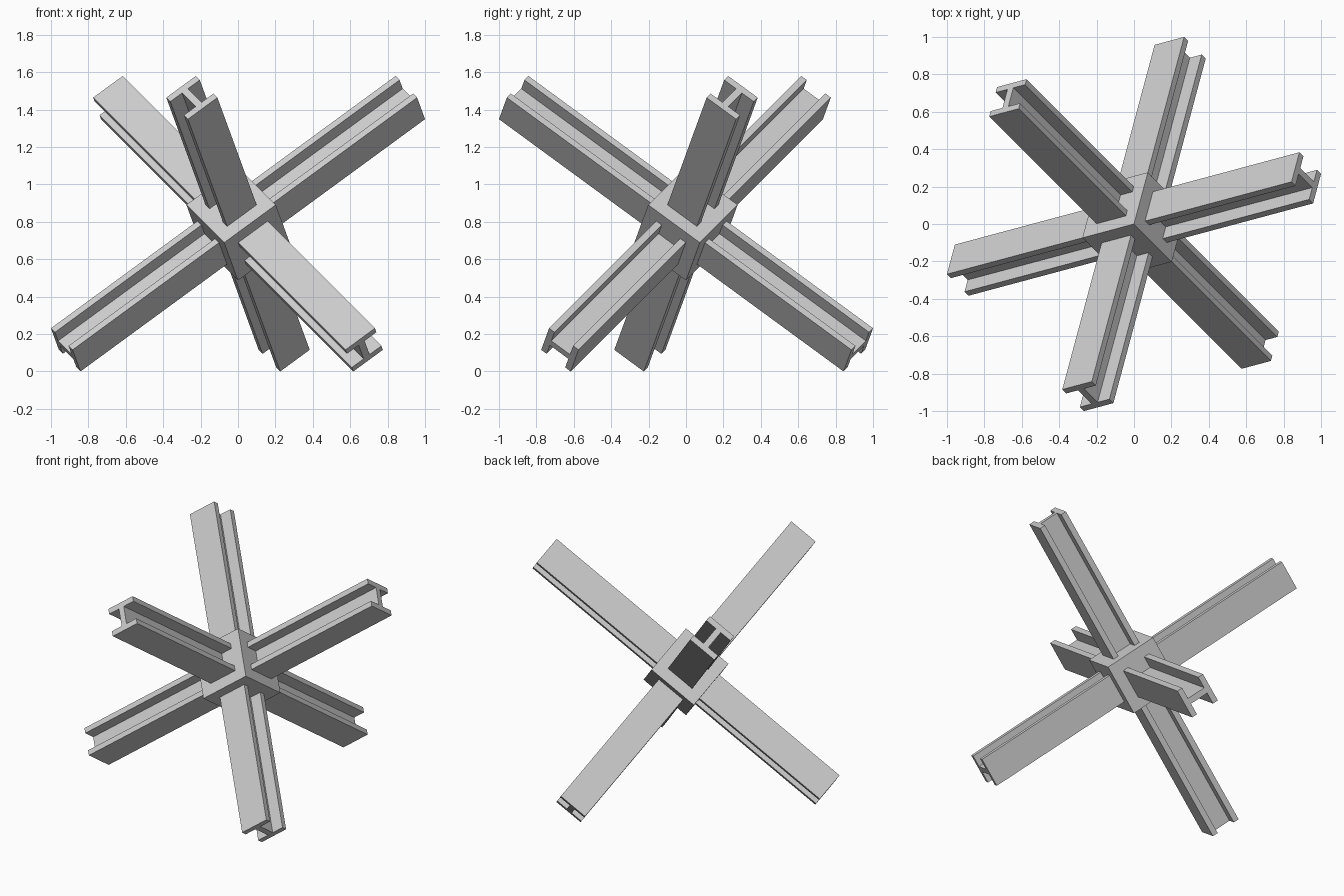
import bpy, bmesh, math
from mathutils import Vector

if "Cube" in bpy.data.objects:
    bpy.data.objects.remove(bpy.data.objects["Cube"])

CENTRE = Vector((0, 0, 0.79))
HALF_LEN = 1.168     # half length of each beam
HALF = 0.10          # half of the beam's square outline
FLANGE = 0.037       # flange thickness
WEB = 0.02           # half web thickness
HUB = 0.175          # half side of the centre cube

steel = bpy.data.materials.new("light grey steel")
steel.diffuse_color = (0.6, 0.6, 0.6, 1)
steel.use_nodes = True
steel.node_tree.nodes["Principled BSDF"].inputs["Base Color"].default_value = steel.diffuse_color


def tripod_axis(azimuth):
    """One of three perpendicular axes, arranged like a cube standing on its corner."""
    a, r = math.radians(azimuth), math.sqrt(2 / 3)
    return Vector((r * math.cos(a), r * math.sin(a), 1 / math.sqrt(3)))


A, B, C = (tripod_axis(az) for az in (15, 135, 255))


def prism(name, profile, half_len, along, u, v):
    """Extrude a closed (u, v) profile both ways along an axis."""
    bm = bmesh.new()
    face = bm.faces.new([bm.verts.new(CENTRE + u * p + v * q - along * half_len)
                         for p, q in profile])
    ext = bmesh.ops.extrude_face_region(bm, geom=[face], use_keep_orig=True)
    verts = [g for g in ext["geom"] if isinstance(g, bmesh.types.BMVert)]
    bmesh.ops.translate(bm, verts=verts, vec=along * 2 * half_len)
    bmesh.ops.recalc_face_normals(bm, faces=bm.faces[:])
    mesh = bpy.data.meshes.new(name)
    bm.to_mesh(mesh)
    bm.free()
    mesh.materials.append(steel)
    bpy.context.collection.objects.link(bpy.data.objects.new(name, mesh))


# I-section: u is the open groove side, v the flat flange side
quarter = [(HALF, HALF), (HALF, HALF - FLANGE), (WEB, HALF - FLANGE)]
right = quarter + [(p, -q) for p, q in reversed(quarter)]
i_section = right + [(-p, -q) for p, q in right]

# Three crossed beams
prism("beam_right", i_section, HALF_LEN, A, C, B)
prism("beam_back", i_section, HALF_LEN, B, A, C)
prism("beam_front", i_section, HALF_LEN, C, A, B)

# Cube joining the beams
square = [(HUB, HUB), (-HUB, HUB), (-HUB, -HUB), (HUB, -HUB)]
prism("centre_hub", square, HUB, A, B, C)
